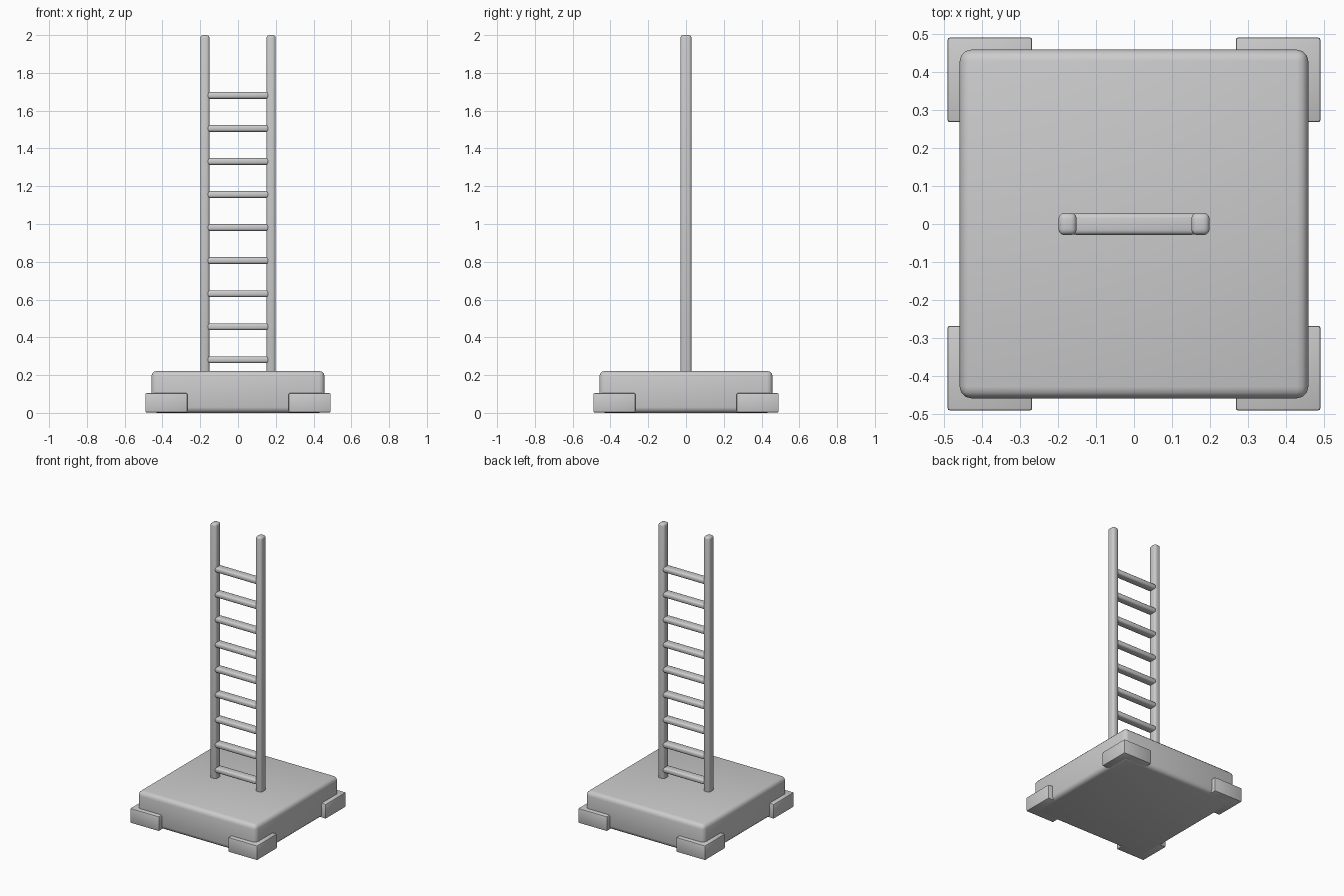
import bpy

if "Cube" in bpy.data.objects:
    bpy.data.objects.remove(bpy.data.objects["Cube"])

grey = bpy.data.materials.new("plain_grey")
grey.diffuse_color = (0.6, 0.6, 0.6, 1)
grey.use_nodes = True
grey.node_tree.nodes["Principled BSDF"].inputs["Base Color"].default_value = grey.diffuse_color


def rounded_box(name, lo, hi, bevel, segments=3):
    """Box between two corners with all edges rounded."""
    size = [b - a for a, b in zip(lo, hi)]
    centre = [(a + b) / 2 for a, b in zip(lo, hi)]
    bpy.ops.mesh.primitive_cube_add(size=1, location=centre)
    ob = bpy.context.object
    ob.name = name
    ob.scale = size
    bpy.ops.object.transform_apply(location=False, rotation=False, scale=True)
    mod = ob.modifiers.new("rounding", 'BEVEL')
    mod.width = bevel
    mod.segments = segments
    bpy.ops.object.modifier_apply(modifier=mod.name)
    bpy.ops.object.shade_smooth_by_angle()
    ob.data.materials.append(grey)
    return ob


# Square base slab
rounded_box("base", (-0.459, -0.459, 0), (0.459, 0.459, 0.222), 0.03)

# Corner feet wrapping the base
for sx, side in ((-1, "left"), (1, "right")):
    for sy, end in ((-1, "front"), (1, "back")):
        xs = sorted((sx * 0.268, sx * 0.491))
        ys = sorted((sy * 0.268, sy * 0.491))
        rounded_box(f"foot_{end}_{side}", (xs[0], ys[0], 0.002),
                    (xs[1], ys[1], 0.104), 0.006, 2)

# Upright ladder rails, sunk slightly into the base
for sx, side in ((-1, "left"), (1, "right")):
    rounded_box(f"rail_{side}", (sx * 0.175 - 0.024, -0.029, 0.19),
                (sx * 0.175 + 0.024, 0.029, 2.0), 0.015)

# Evenly spaced rungs
for i in range(9):
    z = 0.281 + i * 0.175
    rounded_box(f"rung_{i + 1}", (-0.164, -0.0288, z - 0.018),
                (0.164, 0.0288, z + 0.018), 0.013)
